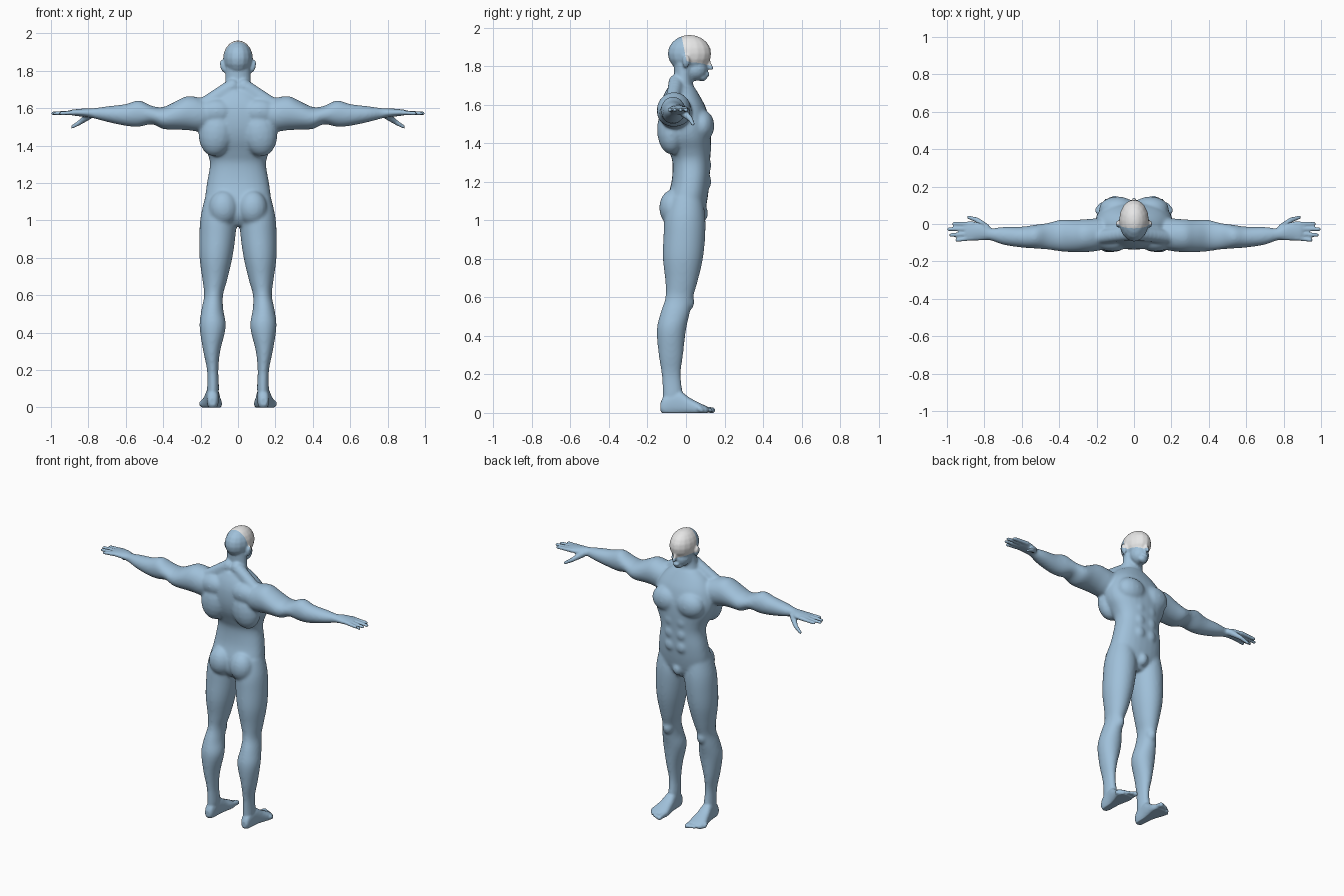
import bpy
import bmesh
import math
from mathutils import Vector, Matrix

cube = bpy.data.objects.get("Cube")
if cube:
    bpy.data.objects.remove(cube)


def make_material(name, colour):
    mat = bpy.data.materials.new(name)
    mat.use_nodes = True
    mat.diffuse_color = (*colour, 1)
    mat.node_tree.nodes["Principled BSDF"].inputs["Base Color"].default_value = (*colour, 1)
    return mat


skin = make_material("blue skin", (0.35, 0.53, 0.70))
visor = make_material("pale visor", (0.8, 0.8, 0.8))

# Template sphere, copied for every rounded muscle and joint
template = bmesh.new()
bmesh.ops.create_uvsphere(template, u_segments=16, v_segments=10, radius=1)
template.verts.index_update()
sphere_points = [v.co.copy() for v in template.verts]
sphere_faces = [[v.index for v in f.verts] for f in template.faces]
template.free()

bm = bmesh.new()
SIDES = (-1, 1)


def spline(a, b, c, d, t):
    """Catmull-Rom blend of four rows of numbers."""
    return [q + t / 2 * (r - p + t * (2 * p - 5 * q + 4 * r - s + t * (3 * (q - r) + s - p)))
            for p, q, r, s in zip(a, b, c, d)]


def loft(axis, rows, side=1, power=2.0, segments=28, steps=4):
    """Closed tube along an axis; a row is position, then low/high of the two other axes."""
    last = len(rows) - 1
    dense = []
    for i in range(last):
        four = [rows[min(max(i + k, 0), last)] for k in (-1, 0, 1, 2)]
        dense += [spline(*four, k / steps) for k in range(steps)]
    dense.append(rows[last])
    others = [k for k in range(3) if k != axis]
    rings = []
    for pos, lo_a, hi_a, lo_b, hi_b in dense:
        ring = []
        for k in range(segments):
            angle = math.tau * k / segments
            co = [0, 0, 0]
            co[axis] = pos
            for other, lo, hi, wave in zip(others, (lo_a, lo_b), (hi_a, hi_b),
                                           (math.cos(angle), math.sin(angle))):
                bulge = math.copysign(abs(wave) ** (2 / power), wave)
                co[other] = (lo + hi) / 2 + (hi - lo) / 2 * bulge
            co[0] *= side
            ring.append(bm.verts.new(co))
        rings.append(ring)
    for one, two in zip(rings, rings[1:]):
        for k in range(segments):
            n = (k + 1) % segments
            bm.faces.new((one[k], one[n], two[n], two[k]))
    bm.faces.new(rings[0])
    bm.faces.new(rings[-1])


def ball(centre, radii, side=1, tilt=0):
    matrix = (Matrix.Translation((centre[0] * side, centre[1], centre[2]))
              @ Matrix.Rotation(tilt * side, 4, 'Y') @ Matrix.Diagonal((*radii, 1)))
    verts = [bm.verts.new(matrix @ p) for p in sphere_points]
    for face in sphere_faces:
        bm.faces.new([verts[i] for i in face])


def chain(start, end, r_start, r_end, side=1, count=8):
    """Tapered rod made of overlapping balls."""
    start, end = Vector(start), Vector(end)
    for k in range(count):
        t = k / (count - 1)
        ball(start.lerp(end, t), [r_start + (r_end - r_start) * t] * 3, side)


# Torso: height, half width, back, front
torso = [(0.97, .05, -.07, .06), (1.02, .15, -.10, .09), (1.1, .176, -.10, .11),
         (1.2, .166, -.075, .122), (1.3, .15, -.07, .125), (1.36, .165, -.09, .128),
         (1.43, .2, -.12, .13), (1.5, .21, -.135, .125), (1.58, .19, -.135, .105),
         (1.64, .15, -.12, .075), (1.69, .09, -.095, .045)]
loft(2, [(z, -w, w, back, front) for z, w, back, front in torso], power=2.3)

# Neck and head
loft(2, [(1.62, -.085, .085, -.09, .06), (1.69, -.077, .077, -.075, .04),
         (1.75, -.068, .068, -.062, .035), (1.83, -.068, .068, -.065, .06)])
ball((0, .018, 1.865), (.08, .113, .097))
ball((0, .05, 1.785), (.06, .063, .062))
ball((0, .085, 1.742), (.032, .024, .022))
ball((0, .112, 1.757), (.022, .011, .012))
chain((0, .115, 1.83), (0, .13, 1.79), .009, .012)

# Groin
ball((0, .082, 1.035), (.034, .034, .045))

leg = [(.03, .11, .165, -.12, -.02), (.1, .102, .165, -.12, -.018), (.2, .105, .166, -.127, -.027),
       (.3, .095, .186, -.142, -.015), (.43, .065, .206, -.152, .0), (.52, .078, .196, -.132, .02),
       (.6, .08, .181, -.107, .037), (.68, .058, .19, -.107, .06), (.8, .03, .206, -.12, .088),
       (.92, .013, .207, -.117, .1), (1.02, .008, .2, -.11, .1), (1.12, .03, .177, -.08, .085)]
foot = [(-.133, .12, .155, .01, .05), (-.11, .106, .165, -.01, .09), (-.04, .1, .172, -.012, .115),
        (.02, .092, .186, -.012, .078), (.07, .085, .2, -.012, .052), (.105, .09, .19, -.008, .035)]
arm = [(.1, -.12, .03, 1.49, 1.63), (.2, -.145, .03, 1.475, 1.655), (.27, -.151, .025, 1.482, 1.665),
       (.33, -.151, .022, 1.485, 1.638), (.4, -.146, .022, 1.488, 1.606),
       (.46, -.137, .006, 1.514, 1.612), (.53, -.131, -.004, 1.5, 1.642),
       (.6, -.126, -.014, 1.505, 1.622), (.7, -.111, -.015, 1.526, 1.61),
       (.77, -.087, -.022, 1.545, 1.6), (.82, -.088, .006, 1.553, 1.598),
       (.88, -.09, .01, 1.56, 1.593), (.9, -.08, .0, 1.565, 1.588)]
# Finger tips, little finger first: x, y
tips = [(.945, -.086), (.978, -.06), (.989, -.028), (.963, .002)]

for side in SIDES:
    # Chest, back and abdomen muscles
    ball((.088, .08, 1.49), (.1, .068, .085), side)
    ball((.115, -.075, 1.47), (.096, .076, .13), side, -.15)
    ball((.115, -.085, 1.58), (.1, .063, .07), side)
    chain((.03, -.05, 1.715), (.18, -.07, 1.622), .042, .038, side)
    for row in range(3):
        ball((.042, .095, 1.2 + row * .085), (.042, .038, .048), side)
    # Ears
    ball((.083, .0, 1.825), (.012, .02, .034), side, .2)
    # Buttocks
    ball((.078, -.067, 1.065), (.08, .073, .095), side)

    # Leg, kneecap and foot
    loft(2, leg, side)
    ball((.128, .01, .575), (.034, .034, .045), side)
    loft(1, foot, side, power=2.4)
    for k in range(5):
        x = .104 + k * .0225
        reach = .137 - .0035 * k * k
        size = .016 if k == 0 else .0125
        chain((x, .07, .022), (x, reach, .014), size + .002, size, side, 6)

    # Arm, shoulder cap and hand
    loft(0, arm, side)
    ball((.245, -.062, 1.58), (.09, .087, .083), side)
    for k, (x, y) in enumerate(tips):
        chain((.86, -.074 + .025 * k, 1.577), (x, y, 1.572), .0135, .0108, side, 12)
    chain((.79, -.02, 1.565), (.84, .022, 1.527), .022, .014, side)
    chain((.84, .022, 1.527), (.885, .036, 1.5), .014, .01, side)

# Fuse all parts into one skin
bmesh.ops.recalc_face_normals(bm, faces=bm.faces)
parts_mesh = bpy.data.meshes.new("body parts")
bm.to_mesh(parts_mesh)
bm.free()
parts = bpy.data.objects.new("body parts", parts_mesh)
bpy.context.collection.objects.link(parts)
fuse = parts.modifiers.new("fuse", 'REMESH')
fuse.mode = 'VOXEL'
fuse.voxel_size = 0.007
parts.modifiers.new("polish", 'SMOOTH').iterations = 2
fused = parts.evaluated_get(bpy.context.evaluated_depsgraph_get())
bm = bmesh.new()
bm.from_mesh(fused.to_mesh())
fused.to_mesh_clear()
bpy.data.objects.remove(parts)
bpy.data.meshes.remove(parts_mesh)

# Visor over the brow: cut its edges cleanly, then colour inside them
planes = [(Vector((0, 0, 1.84)), Vector((0, 1, .2))),
          (Vector((0, 0, 1.802)), Vector((.25, 0, 1))),
          (Vector((0, 0, 1.802)), Vector((-.25, 0, 1)))]
for point, normal in planes:
    head = [f for f in bm.faces if f.verts[0].co.z > 1.76]
    geom = set(head) | {e for f in head for e in f.edges} | {v for f in head for v in f.verts}
    bmesh.ops.bisect_plane(bm, geom=list(geom), dist=.0001, plane_co=point, plane_no=normal)
for f in bm.faces:
    middle = f.calc_center_median()
    f.smooth = True
    f.material_index = int(all((middle - p).dot(n) > 0 for p, n in planes))

# Flat soles, and weights that soften the trunk and limbs but spare hands, face and feet
weights = bm.verts.layers.deform.verify()
for v in bm.verts:
    v.co.z = max(v.co.z, 0)
    margin = min(.8 - abs(v.co.x), v.co.z - .1, 1.76 - v.co.z)
    v[weights][0] = min(max(margin / .08, 0), 1)

mesh = bpy.data.meshes.new("body")
bm.to_mesh(mesh)
bm.free()
mesh.materials.append(skin)
mesh.materials.append(visor)
body = bpy.data.objects.new("body", mesh)
bpy.context.collection.objects.link(body)
body.vertex_groups.new(name="trunk and limbs")
soften = body.modifiers.new("soften", 'SMOOTH')
soften.vertex_group = "trunk and limbs"
soften.iterations = 18
